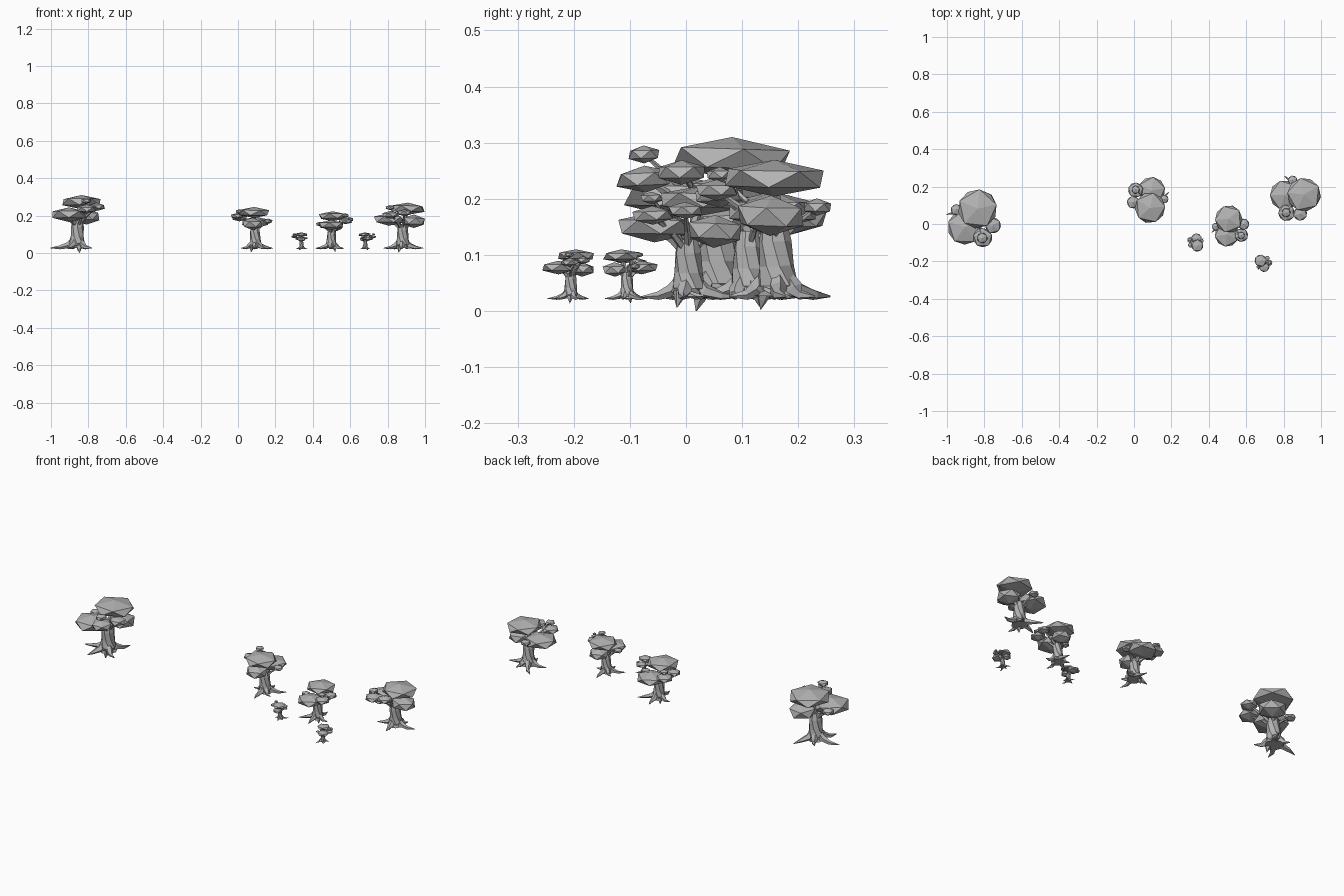
import bpy, bmesh, math, random
from mathutils import Vector, Matrix

random.seed(4)
old = bpy.data.objects.get("Cube")
if old:
    bpy.data.objects.remove(old)

grey = bpy.data.materials.new("plain_grey")
grey.use_nodes = True
colour = (0.45, 0.45, 0.45, 1)
grey.diffuse_color = colour
grey.node_tree.nodes["Principled BSDF"].inputs["Base Color"].default_value = colour


def tube(bm, path, radii, sides):
    """Faceted tapering tube along a path."""
    pts = [Vector(p) for p in path]
    rings = []
    for i, p in enumerate(pts):
        d = pts[min(i + 1, len(pts) - 1)] - pts[max(i - 1, 0)]
        rot = d.to_track_quat('Z', 'Y')
        ring = []
        for k in range(sides):
            a = math.tau * k / sides
            ring.append(bm.verts.new(p + rot @ Vector((math.cos(a), math.sin(a), 0)) * radii[i]))
        rings.append(ring)
    for low, high in zip(rings, rings[1:]):
        for k in range(sides):
            n = (k + 1) % sides
            bm.faces.new((low[k], low[n], high[n], high[k]))
    bm.faces.new(rings[0][::-1])
    bm.faces.new(rings[-1])


def finish(bm, name):
    bmesh.ops.recalc_face_normals(bm, faces=bm.faces)
    mesh = bpy.data.meshes.new(name)
    bm.to_mesh(mesh)
    bm.free()
    mesh.materials.append(grey)
    return mesh


# Leaf clumps: centre x, y, z, radius, half height
clumps = [
    (0.025, 0.023, 0.272, 0.105, 0.038),
    (-0.042, -0.075, 0.205, 0.094, 0.039),
    (0.052, 0.048, 0.194, 0.07, 0.042),
    (0.053, -0.131, 0.235, 0.052, 0.024),
    (0.051, -0.133, 0.279, 0.028, 0.016),
    (0.108, -0.066, 0.247, 0.043, 0.022),
    (-0.088, 0.018, 0.212, 0.03, 0.018),
]
bm = bmesh.new()
for x, y, z, r, h in clumps:
    tilt = Matrix.Rotation(random.uniform(-0.06, 0.06), 4, 'X')
    spin = Matrix.Rotation(random.uniform(0, 2), 4, 'Z')
    size = Matrix.Diagonal((r / 0.9, r / 0.9, h, 1))
    bmesh.ops.create_icosphere(bm, subdivisions=1, radius=1,
                               matrix=Matrix.Translation((x, y, z)) @ tilt @ size @ spin)
leaves = finish(bm, "foliage")

# Trunk with a flared foot
bm = bmesh.new()
tube(bm, [(0, 0, 0.028), (0, 0, 0.05), (0.002, 0, 0.09), (0.004, -0.002, 0.14), (0.006, -0.004, 0.175)],
     [0.05, 0.043, 0.036, 0.034, 0.028], 8)

# Branches up into each clump
for x, y, z, r, h in clumps:
    thick = 0.006 + r * 0.11
    tube(bm, [(0.003, 0, 0.135), (x * 0.45, y * 0.45, 0.135 + (z - 0.135) * 0.55), (x, y, z)],
         [thick, thick * 0.75, thick * 0.4], 5)

# Spreading roots: angle in degrees, reach
for angle, reach in [(55, 0.13), (112, 0.085), (176, 0.14), (237, 0.12), (318, 0.1)]:
    a = math.radians(angle)
    c, s = math.cos(a), math.sin(a)
    c2, s2 = math.cos(a + 0.12), math.sin(a + 0.12)
    tube(bm, [(c * 0.02, s * 0.02, 0.075), (c * 0.042, s * 0.042, 0.042),
              (c * reach * 0.65, s * reach * 0.65, 0.03), (c2 * reach, s2 * reach, 0.027)],
         [0.012, 0.019, 0.011, 0.002], 5)

# Tap root below ground level
tube(bm, [(0.012, -0.03, 0.04), (0.013, -0.035, 0.02), (0.014, -0.04, 0.0)],
     [0.018, 0.011, 0.001], 5)

# Burl on the trunk
bmesh.ops.create_icosphere(bm, subdivisions=1, radius=0.009,
                           matrix=Matrix.Translation((0.025, 0.045, 0.035)))
trunk = finish(bm, "trunk")

# Trees: name, x, y, turn in degrees, scale
trees = [
    ("large_tree", -0.862, 0.058, 0, 1.0),
    ("middle_tree", 0.094, 0.112, 209, 0.78),
    ("front_sapling", 0.34, -0.105, 222, 0.31),
    ("round_tree", 0.498, 0.004, 28, 0.7),
    ("far_sapling", 0.68, -0.206, 66, 0.31),
    ("end_tree", 0.88, 0.163, -54, 0.86),
]
for name, x, y, turn, scale in trees:
    for part, mesh in (("trunk", trunk), ("foliage", leaves)):
        ob = bpy.data.objects.new(f"{name}_{part}", mesh)
        bpy.context.collection.objects.link(ob)
        ob.location = (x, y, 0.02 * (1 - scale))
        ob.rotation_euler.z = math.radians(turn)
        ob.scale = (scale,) * 3
